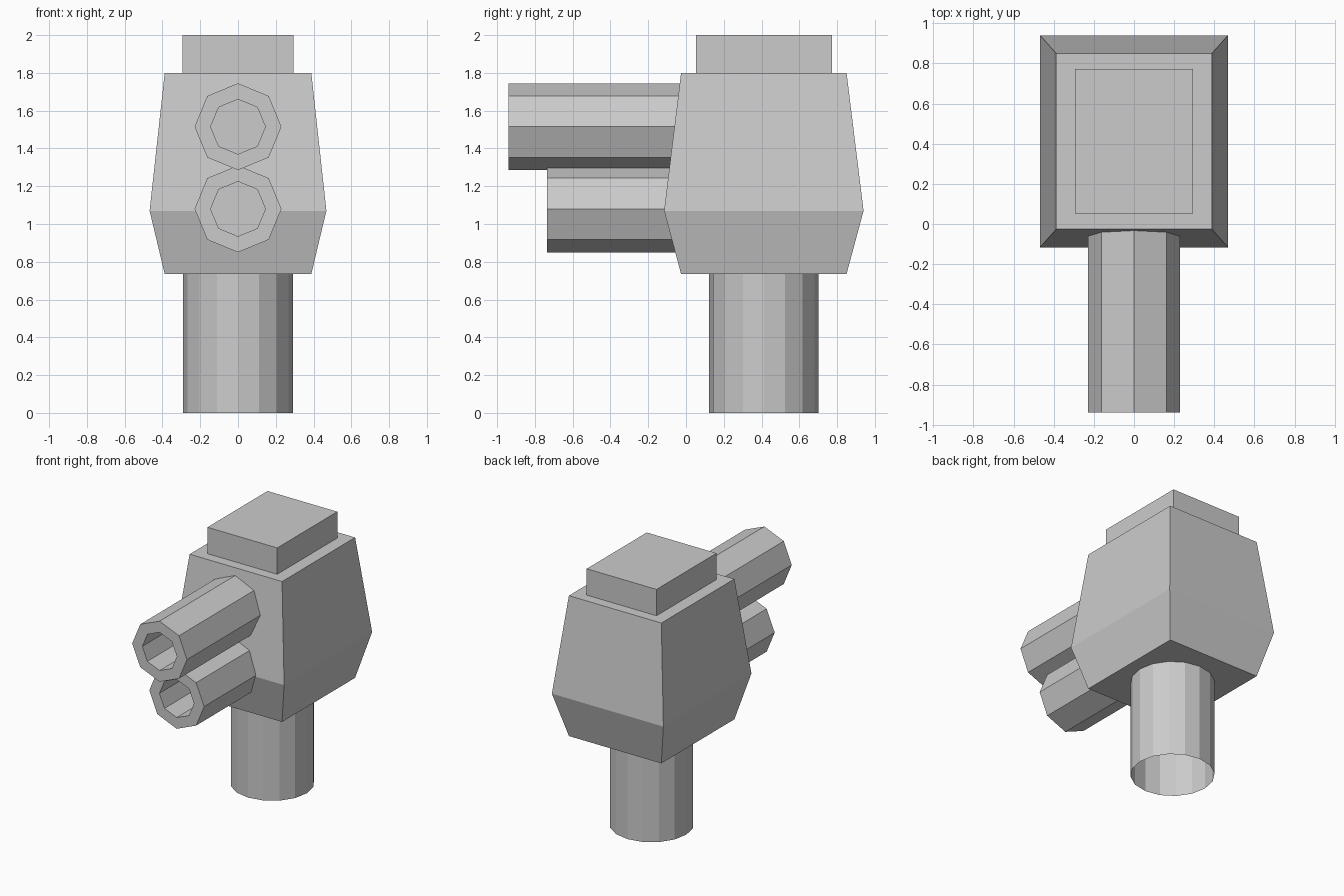
import bpy, bmesh, math

if "Cube" in bpy.data.objects:
    bpy.data.objects.remove(bpy.data.objects["Cube"])


def loft(name, rings, cap_start=True, cap_end=True):
    """Skin a list of equal-sided rings, optionally closing the ends."""
    bm = bmesh.new()
    loops = [[bm.verts.new(p) for p in ring] for ring in rings]
    n = len(loops[0])
    for a, b in zip(loops, loops[1:]):
        for i in range(n):
            j = (i + 1) % n
            bm.faces.new((a[i], a[j], b[j], b[i]))
    if cap_start:
        bm.faces.new(loops[0][::-1])
    if cap_end:
        bm.faces.new(loops[-1])
    mesh = bpy.data.meshes.new(name)
    bm.normal_update()
    bm.to_mesh(mesh)
    bm.free()
    obj = bpy.data.objects.new(name, mesh)
    bpy.context.collection.objects.link(obj)
    return obj


CY = 0.412  # depth centre of body, cap and post


def rect(hx, hy, z):
    return [(-hx, CY - hy, z), (hx, CY - hy, z), (hx, CY + hy, z), (-hx, CY + hy, z)]


def circle_z(r, z, n):
    return [(r * math.cos(math.tau * i / n), CY + r * math.sin(math.tau * i / n), z)
            for i in range(n)]


def octagon_y(r, y, zc):
    return [(r * math.cos(math.tau * i / 8), y, zc + r * math.sin(math.tau * i / 8))
            for i in range(8)]


# Tapered body, widest below the middle
loft("body", [rect(0.388, 0.438, 0.735), rect(0.468, 0.528, 1.07), rect(0.388, 0.438, 1.80)])

# Block on top
loft("top_cap", [rect(0.293, 0.36, 1.80), rect(0.293, 0.36, 2.0)])

# Support post, open underneath
loft("post", [circle_z(0.29, 0.0, 16), circle_z(0.29, 0.735, 16)], False, False)

# Two hollow octagonal barrels, one above the other
for name, zc, front in (("upper_barrel", 1.515, -0.94), ("lower_barrel", 1.08, -0.735)):
    loft(name, [octagon_y(0.23, 0.0, zc), octagon_y(0.23, front, zc),
                octagon_y(0.145, front, zc), octagon_y(0.145, front + 0.5, zc)])
